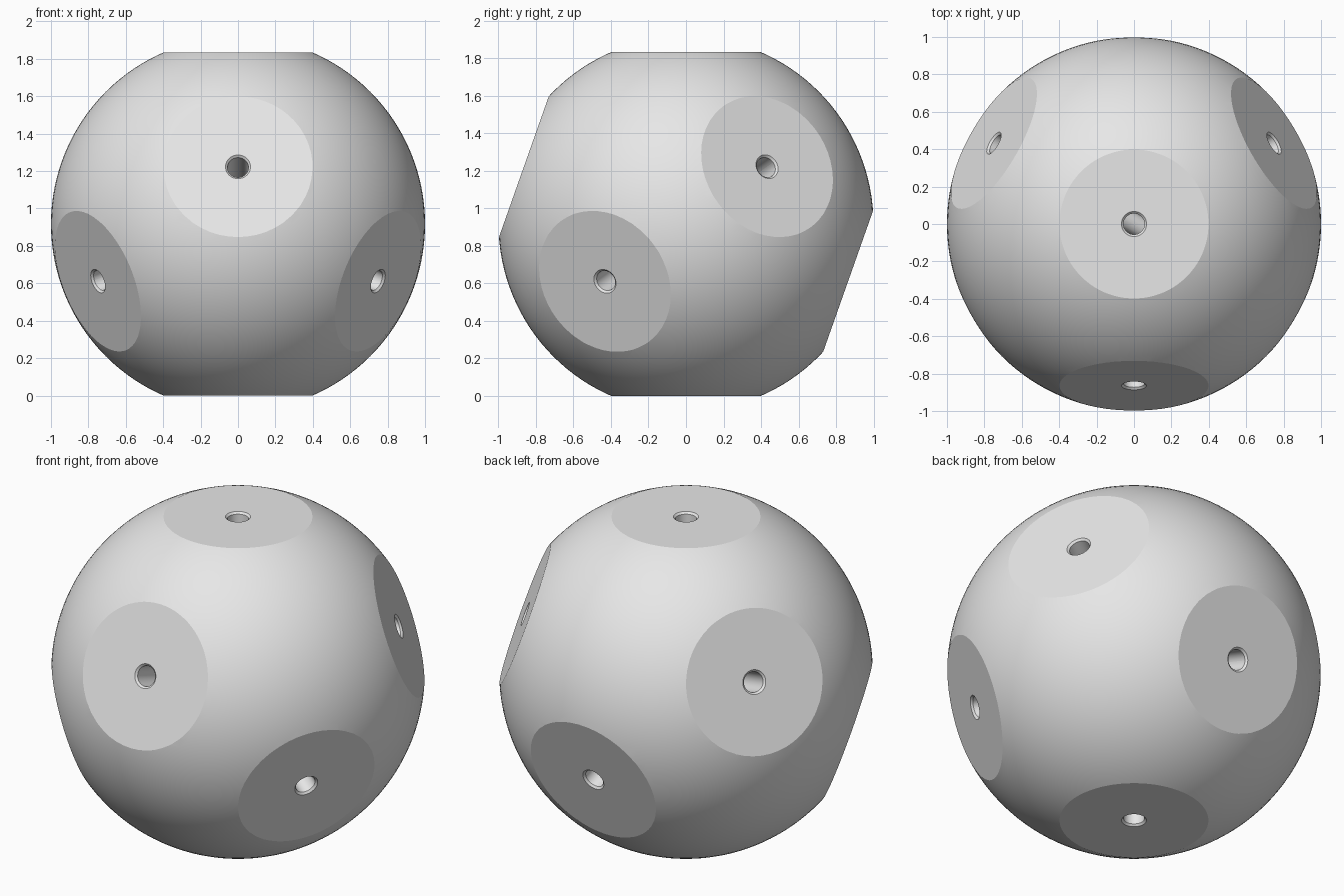
import bpy, bmesh, math
from mathutils import Vector, Matrix

if "Cube" in bpy.data.objects:
    bpy.data.objects.remove(bpy.data.objects["Cube"])

FLAT = 0.917      # distance of each flat from the ball centre
BORE = 0.056      # bore radius
CHAMFER = 0.011   # countersink width at each mouth
CENTRE = Matrix.Translation((0, 0, FLAT))

# four axes through the corners of a cube standing on one corner
axes = [Vector((0, 0, 1))]
for deg in (-90, 30, 150):
    a = math.radians(deg)
    r = math.sqrt(8) / 3
    axes.append(Vector((r * math.cos(a), r * math.sin(a), 1 / 3)))

grey = bpy.data.materials.new("light_grey")
grey.diffuse_color = (0.8, 0.8, 0.8, 1)
grey.use_nodes = True
grey.node_tree.nodes["Principled BSDF"].inputs["Base Color"].default_value = grey.diffuse_color


def make_object(name, bm):
    bmesh.ops.recalc_face_normals(bm, faces=bm.faces[:])
    mesh = bpy.data.meshes.new(name)
    bm.to_mesh(mesh)
    bm.free()
    mesh.materials.append(grey)
    ob = bpy.data.objects.new(name, mesh)
    bpy.context.collection.objects.link(ob)
    return ob


def bore_cutter(axis, segments=48):
    """Rod with flared ends, turned around the given axis."""
    out = 0.15
    half = [(BORE, FLAT - CHAMFER), (BORE + CHAMFER + out, FLAT + out)]
    profile = [(r, -z) for r, z in reversed(half)] + half
    bm = bmesh.new()
    rings = []
    for r, z in profile:
        rings.append([bm.verts.new((r * math.cos(t), r * math.sin(t), z))
                      for t in (2 * math.pi * i / segments for i in range(segments))])
    for lo, hi in zip(rings, rings[1:]):
        for i in range(segments):
            j = (i + 1) % segments
            bm.faces.new((lo[i], lo[j], hi[j], hi[i]))
    bm.faces.new(rings[0][::-1])
    bm.faces.new(rings[-1])
    turn = Vector((0, 0, 1)).rotation_difference(axis).to_matrix().to_4x4()
    bmesh.ops.transform(bm, matrix=CENTRE @ turn, verts=bm.verts[:])
    ob = make_object("bore_cutter", bm)
    ob.hide_render = True
    return ob


# ball with eight flats
bm = bmesh.new()
bmesh.ops.create_uvsphere(bm, u_segments=128, v_segments=64, radius=1)
for axis in axes:
    for n in (axis, -axis):
        cut = bmesh.ops.bisect_plane(
            bm, geom=bm.verts[:] + bm.edges[:] + bm.faces[:], dist=1e-5,
            plane_co=n * FLAT, plane_no=n, clear_outer=True)
        rim = [e for e in cut["geom_cut"] if isinstance(e, bmesh.types.BMEdge)]
        bmesh.ops.edgeloop_fill(bm, edges=rim)
bmesh.ops.transform(bm, matrix=CENTRE, verts=bm.verts[:])
ball = make_object("drilled_ball", bm)

# countersunk bores running right through between opposite flats
bpy.context.view_layer.objects.active = ball
ball.select_set(True)
for axis in axes:
    cutter = bore_cutter(axis)
    mod = ball.modifiers.new("bore", 'BOOLEAN')
    mod.operation = 'DIFFERENCE'
    mod.solver = 'EXACT'
    mod.object = cutter
    bpy.ops.object.modifier_apply(modifier=mod.name)
    bpy.data.objects.remove(cutter)

# smooth ball and bores, crisp rims
bpy.ops.object.shade_smooth_by_angle(angle=math.radians(15))
